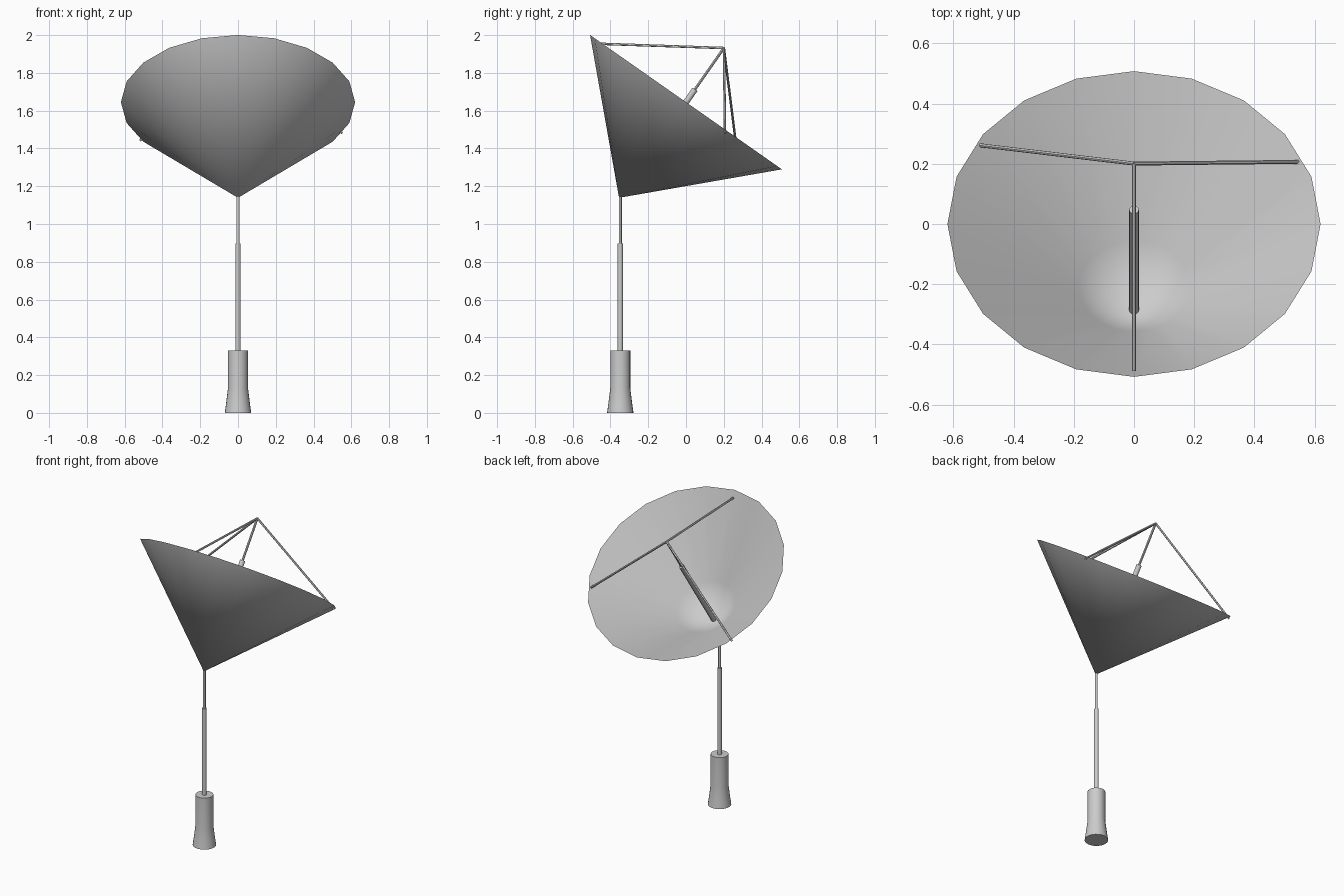
import bpy, bmesh, math
from mathutils import Matrix, Vector

if "Cube" in bpy.data.objects:
    bpy.data.objects.remove(bpy.data.objects["Cube"])


def lathe(name, profile, sides, matrix, caps=True):
    """Revolve (radius, height) points round local z; radius 0 makes a point."""
    bm = bmesh.new()
    rings = []
    for r, z in profile:
        n = sides if r > 0 else 1
        rings.append([bm.verts.new((r * math.cos(2 * math.pi * i / sides),
                                    r * math.sin(2 * math.pi * i / sides), z))
                      for i in range(n)])
    for a, b in zip(rings, rings[1:]):
        for i in range(sides):
            j = (i + 1) % sides
            if len(a) == 1:
                bm.faces.new((a[0], b[j], b[i]))
            elif len(b) == 1:
                bm.faces.new((a[i], a[j], b[0]))
            else:
                bm.faces.new((a[i], a[j], b[j], b[i]))
    if caps:
        bm.faces.new(rings[0][::-1])
        bm.faces.new(rings[-1])
    bm.transform(matrix)
    mesh = bpy.data.meshes.new(name)
    bm.to_mesh(mesh)
    bm.free()
    ob = bpy.data.objects.new(name, mesh)
    bpy.context.collection.objects.link(ob)
    bpy.ops.object.select_all(action='DESELECT')
    bpy.context.view_layer.objects.active = ob
    ob.select_set(True)
    bpy.ops.object.shade_smooth_by_angle(angle=math.radians(30))
    return ob


def rod(name, p, q, radius, sides=12):
    p, q = Vector(p), Vector(q)
    d = q - p
    m = Matrix.Translation(p) @ d.to_track_quat('Z', 'Y').to_matrix().to_4x4()
    return lathe(name, [(radius, 0), (radius, d.length)], sides, m)


# stepped mast with flared foot
mast = Matrix.Translation((0, -0.348, 0))
lathe("mast_foot", [(0.07, 0), (0.063, 0.05), (0.053, 0.13), (0.053, 0.33)], 24, mast)
lathe("mast_tube", [(0.014, 0.32), (0.014, 0.897)], 16, mast)
lathe("mast_tip", [(0.008, 0.89), (0.008, 1.15)], 12, mast)

# tilted dish: outer cone and shallower inner cone meeting at a sharp rim
dish = Matrix.Translation((0, 0, 1.645)) @ Matrix.Rotation(math.radians(-35), 4, 'X')
lathe("dish", [(0, -0.618), (0.62, 0), (0.185, -0.36), (0, -0.513)], 20, dish, caps=False)

# feed on the dish axis
apex = dish @ Vector((0, 0, 0.35))
rod("feed_tube", dish @ Vector((0, 0, -0.52)), dish @ Vector((0, 0, 0.083)), 0.016, 16)
rod("feed_rod", dish @ Vector((0, 0, 0.07)), apex, 0.007)

# three struts from rim to feed apex
for i, (angle, r, h) in enumerate([(-90, 0.578, -0.026), (25.5, 0.612, -0.016),
                                   (147.4, 0.615, -0.016)]):
    a = math.radians(angle)
    foot = dish @ Vector((r * math.cos(a), r * math.sin(a), h))
    rod(f"feed_strut_{i + 1}", foot, apex, 0.0065)
